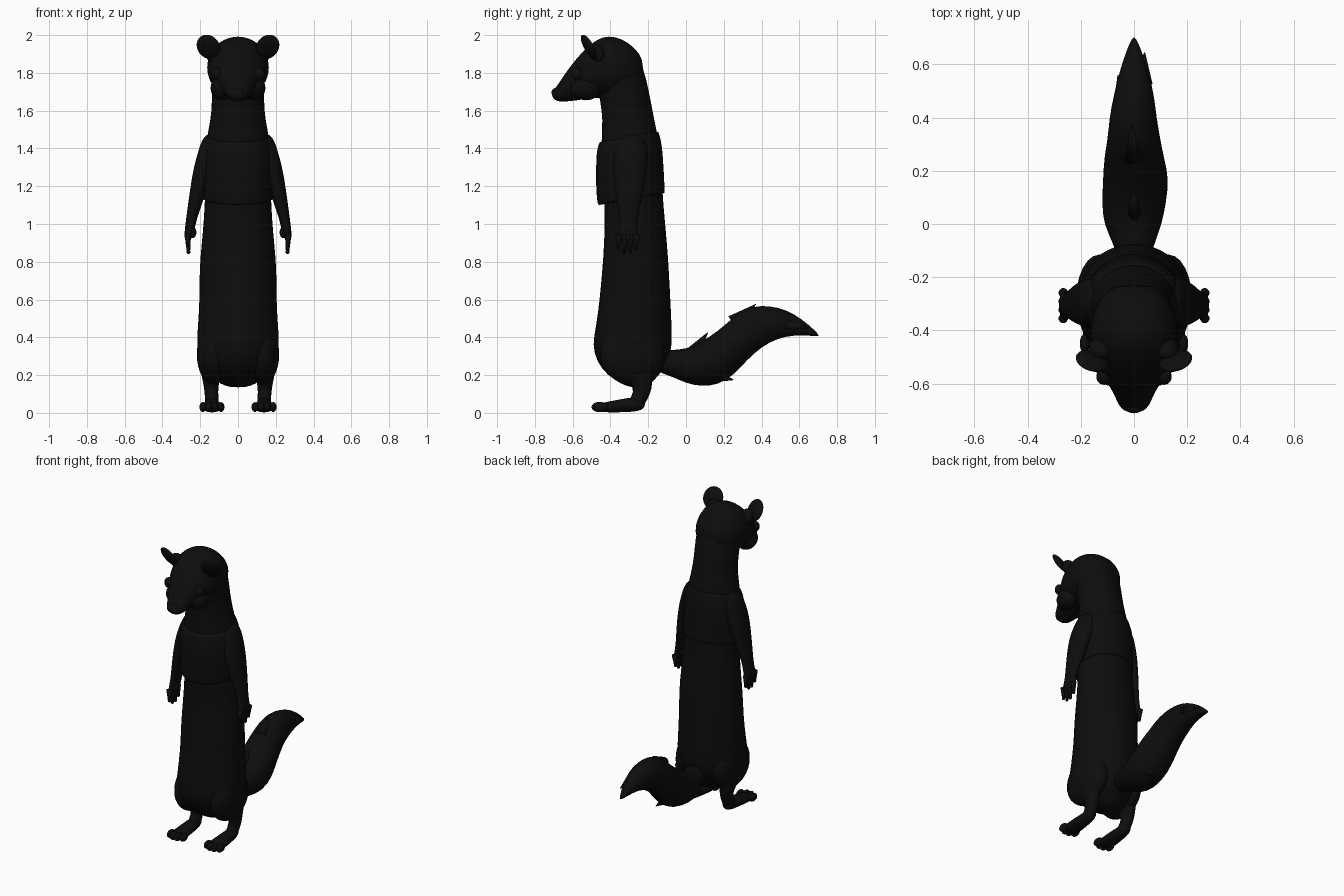
import bpy
import bmesh
import math
from mathutils import Vector, Matrix

default_cube = bpy.data.objects.get("Cube")
if default_cube:
    bpy.data.objects.remove(default_cube, do_unlink=True)

# One near-black fur colour for the whole animal
fur = bpy.data.materials.new("black fur")
fur.use_nodes = True
fur.diffuse_color = (.004, .004, .004, 1)
shader = fur.node_tree.nodes["Principled BSDF"]
shader.inputs["Base Color"].default_value = fur.diffuse_color
shader.inputs["Roughness"].default_value = .9


def finish(name, bm, subdivide=1):
    """Turn a bmesh into a smooth shaded object."""
    bmesh.ops.recalc_face_normals(bm, faces=bm.faces)
    mesh = bpy.data.meshes.new(name)
    bm.to_mesh(mesh)
    bm.free()
    mesh.materials.append(fur)
    for face in mesh.polygons:
        face.use_smooth = True
    part = bpy.data.objects.new(name, mesh)
    bpy.context.collection.objects.link(part)
    if subdivide:
        modifier = part.modifiers.new("smooth surface", "SUBSURF")
        modifier.levels = modifier.render_levels = subdivide
    return part


def loft(name, rows, axis="z", centre=0, side=1, tilt=0, sides=20):
    """Skin ellipses stacked along z or y.
    Each row: position, low edge, high edge, half width, optional x centre."""
    bm = bmesh.new()
    rings = []
    for row in rows:
        position, low, high, half = row[:4]
        x_centre = row[4] if len(row) > 4 else centre
        ring = []
        for i in range(sides):
            angle = math.tau * i / sides
            x = side * (x_centre + half * math.cos(angle))
            across = (low + high) / 2 + (high - low) / 2 * math.sin(angle)
            if axis == "z":
                place = (x, across, position + tilt * (across - low))
            else:
                place = (x, position, across)
            ring.append(bm.verts.new(place))
        rings.append(ring)
    for lower, upper in zip(rings, rings[1:]):
        for i in range(sides):
            j = (i + 1) % sides
            bm.faces.new((lower[i], lower[j], upper[j], upper[i]))
    bm.faces.new(rings[0])
    bm.faces.new(rings[-1])
    return finish(name, bm)


def ball(name, place, size, pitch=0, yaw=0):
    """Ellipsoid with half sizes, pitched about x and then turned about z."""
    bm = bmesh.new()
    turn = Matrix.Rotation(yaw, 4, "Z") @ Matrix.Rotation(pitch, 4, "X")
    matrix = Matrix.Translation(place) @ turn @ Matrix.Diagonal((*size, 1))
    bmesh.ops.create_uvsphere(bm, u_segments=24, v_segments=16, radius=1, matrix=matrix)
    return finish(name, bm, 0)


def taper(name, start, end, thick, thin):
    """Tapered rod between two points."""
    start, end = Vector(start), Vector(end)
    line = end - start
    bm = bmesh.new()
    matrix = Matrix.Translation((start + end) / 2) @ line.to_track_quat("Z", "Y").to_matrix().to_4x4()
    bmesh.ops.create_cone(bm, cap_ends=True, segments=12, radius1=thick,
                          radius2=thin, depth=line.length, matrix=matrix)
    return finish(name, bm, 0)


# Long torso and neck: z, front y, back y, half width
loft("body", [
    (.135, -.29, -.22, .04), (.15, -.34, -.19, .09), (.2, -.42, -.14, .165),
    (.27, -.475, -.09, .208), (.36, -.5, -.07, .223), (.46, -.478, -.073, .215),
    (.6, -.46, -.08, .206), (.75, -.446, -.088, .208), (.9, -.435, -.098, .195),
    (1.1, -.43, -.118, .175), (1.3, -.45, -.13, .18), (1.45, -.45, -.145, .17),
    (1.55, -.442, -.165, .147), (1.65, -.455, -.185, .138), (1.77, -.48, -.208, .145),
    (1.87, -.5, -.24, .135), (1.94, -.48, -.29, .1)])

# Vest over the chest, with a higher collar at the back
loft("vest", [
    (1.1, -.46, -.12, .17), (1.1, -.467, -.11, .188), (1.11, -.472, -.11, .19),
    (1.2, -.48, -.114, .192), (1.33, -.478, -.122, .196),
    (1.38, -.476, -.13, .188), (1.43, -.463, -.143, .17),
    (1.435, -.455, -.147, .163), (1.435, -.44, -.16, .15)], tilt=.18)

# Head: y, chin z, crown z, half width
loft("head", [
    (-.708, 1.672, 1.692, .025), (-.695, 1.655, 1.715, .05), (-.665, 1.645, 1.758, .066),
    (-.63, 1.648, 1.812, .08), (-.58, 1.652, 1.877, .115), (-.53, 1.662, 1.932, .144),
    (-.47, 1.665, 1.982, .162), (-.41, 1.66, 2.0, .168), (-.34, 1.665, 1.985, .16),
    (-.27, 1.7, 1.935, .125), (-.225, 1.76, 1.87, .07)], axis="y")
ball("nose", (0, -.69, 1.695), (.035, .022, .025))

# Bushy tail: y, underside z, top z, half width, x centre
loft("tail", [
    (-.17, .22, .32, .05), (-.08, .195, .335, .075), (0, .155, .338, .112, -.005),
    (.08, .138, .375, .122), (.17, .146, .435, .126, .008), (.25, .195, .508, .114),
    (.32, .275, .555, .1), (.4, .35, .572, .09, -.004), (.49, .395, .56, .076),
    (.57, .41, .527, .056), (.65, .41, .468, .03), (.705, .403, .413, .005)], axis="y")
for start, end in [((0, .03, .31), (0, .115, .425)),
                   ((.03, .14, .2), (.05, .25, .175)),
                   ((0, .25, .48), (-.01, .37, .575)),
                   ((-.04, .44, .46), (-.06, .56, .47)),
                   ((.03, .53, .47), (.04, .645, .45))]:
    taper("tail_tuft", start, end, .04, .002)

for side, label in ((1, "left"), (-1, "right")):
    # Round cupped ear leaning forward, and its root
    ball(label + "_ear", (side * .157, -.515, 1.938), (.064, .02, .072), .5, side * .3)
    ball(label + "_ear_root", (side * .125, -.47, 1.9), (.045, .04, .055), .5)

    # Eye and cheek
    ball(label + "_eye", (side * .112, -.575, 1.795), (.03, .03, .034))
    ball(label + "_cheek", (side * .085, -.53, 1.72), (.06, .08, .065))

    # Arm: z, front y, back y, half width, x centre
    loft(label + "_arm", [
        (1.48, -.32, -.25, .03, .135), (1.44, -.36, -.21, .05, .145),
        (1.38, -.385, -.2, .058, .155), (1.3, -.39, -.205, .058, .178),
        (1.2, -.38, -.22, .047, .205), (1.1, -.365, -.24, .037, .229),
        (1.02, -.352, -.258, .028, .248), (.97, -.357, -.255, .027, .256),
        (.93, -.365, -.25, .02, .264), (.905, -.35, -.26, .012, .266)],
        side=side, sides=16)
    ball(label + "_palm_pad", (side * .242, -.315, .955), (.022, .035, .03))
    for i in range(4):
        y = -.355 + i * .032
        tip = .875 if i in (0, 3) else .852
        taper(label + "_finger", (side * .266, y, .945), (side * .262, y - .004, tip), .018, .009)
        ball(label + "_fingertip", (side * .262, y - .004, tip), (.01, .01, .012))

    # Thigh and lower leg
    ball(label + "_thigh", (side * .13, -.285, .31), (.088, .17, .16))
    loft(label + "_leg", [
        (.28, -.36, -.15, .06, .14), (.22, -.345, -.165, .058, .14),
        (.17, -.305, -.178, .045, .143), (.13, -.278, -.18, .038, .142),
        (.09, -.285, -.194, .036, .14), (.05, -.32, -.215, .038, .138),
        (.015, -.33, -.24, .03, .136)], side=side, sides=16)

    # Long foot with spread toes
    loft(label + "_foot", [
        (-.215, .03, .07, .02), (-.245, .008, .085, .036), (-.31, .003, .08, .044),
        (-.38, .002, .066, .053), (-.43, .002, .058, .057), (-.46, .01, .045, .045)],
        axis="y", centre=.138, side=side, sides=16)
    for i in range(4):
        x = .09 + i * .032
        y = -.45 if i in (0, 3) else -.464
        ball(label + "_toe", (side * x, y, .031), (.018, .036, .026))
